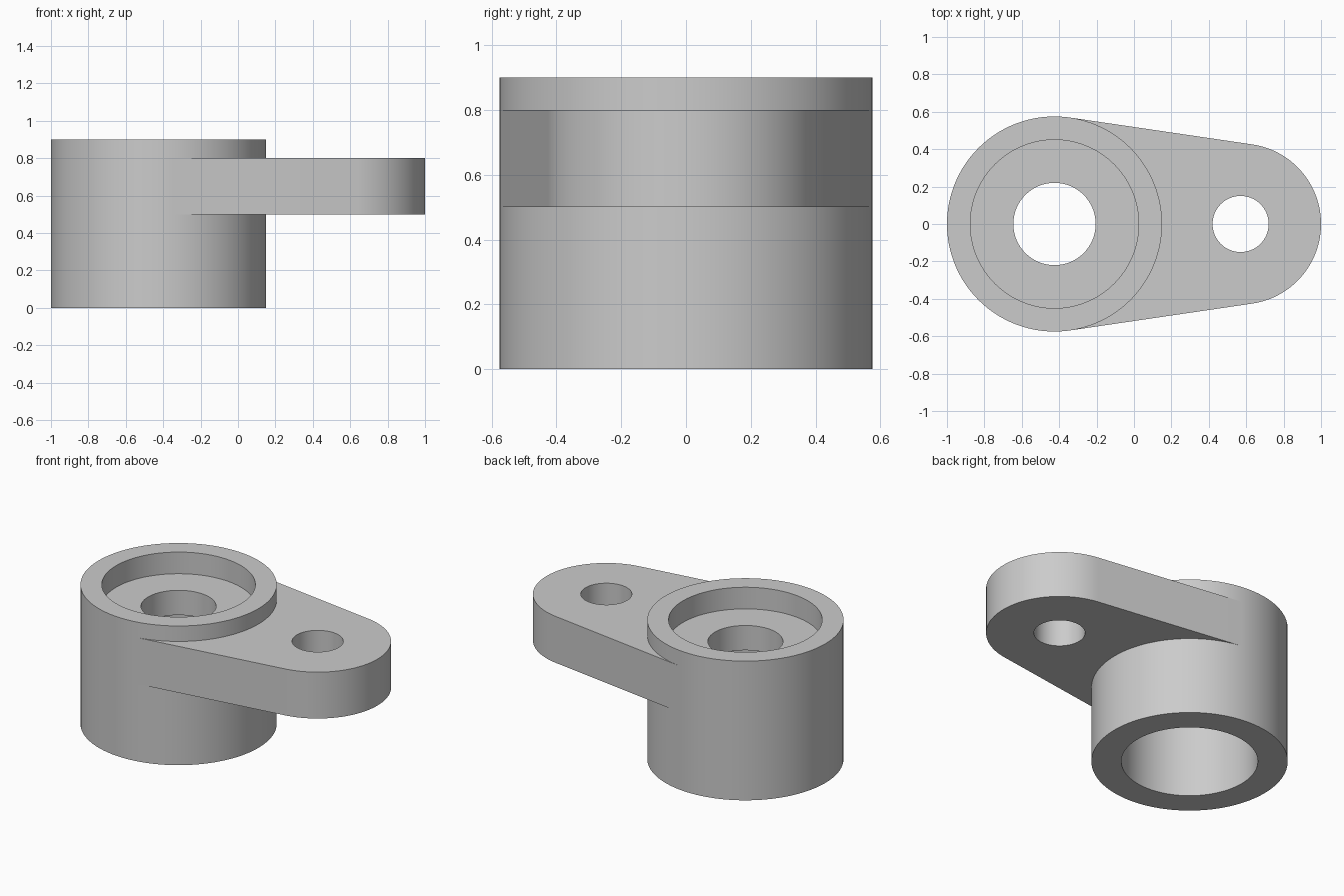
import bpy
import bmesh
from math import asin, cos, sin, pi, tau
from mathutils import Vector

old = bpy.data.objects.get("Cube")
if old:
    bpy.data.objects.remove(old, do_unlink=True)

HUB_X, HUB_R = -0.425, 0.575
TIP_X, TIP_R = 0.57, 0.43
SEGMENTS = 128

grey = bpy.data.materials.new("plain_grey")
grey.use_nodes = True
colour = (0.6, 0.6, 0.6, 1)
grey.diffuse_color = colour
grey.node_tree.nodes["Principled BSDF"].inputs["Base Color"].default_value = colour


def finish(bm, name):
    bmesh.ops.recalc_face_normals(bm, faces=bm.faces[:])
    mesh = bpy.data.meshes.new(name)
    bm.to_mesh(mesh)
    bm.free()
    mesh.materials.append(grey)
    obj = bpy.data.objects.new(name, mesh)
    bpy.context.collection.objects.link(obj)
    bpy.ops.object.select_all(action="DESELECT")
    obj.select_set(True)
    bpy.context.view_layer.objects.active = obj
    bpy.ops.object.shade_smooth_by_angle(angle=pi / 6)
    return obj


def arc(x, radius, start, end, steps):
    return [(x + radius * cos(a), radius * sin(a))
            for a in (start + (end - start) * i / steps for i in range(steps + 1))]


def add_loop(bm, points, z):
    verts = [bm.verts.new((x, y, z)) for x, y in points]
    return [bm.edges.new((v, verts[i - 1])) for i, v in enumerate(verts)]


# Hub: closed wall section turned around its axis (top recess, web, lower bore)
bm = bmesh.new()
section = [(HUB_R, 0), (HUB_R, 0.9), (0.45, 0.9), (0.45, 0.76),
           (0.22, 0.76), (0.22, 0.6), (0.4, 0.6), (0.4, 0)]
verts = [bm.verts.new((HUB_X + r, 0, z)) for r, z in section]
edges = [bm.edges.new((v, verts[i - 1])) for i, v in enumerate(verts)]
bmesh.ops.spin(bm, geom=verts + edges, cent=(HUB_X, 0, 0), axis=(0, 0, 1),
               angle=tau, steps=SEGMENTS, use_merge=True)
bmesh.ops.remove_doubles(bm, verts=bm.verts[:], dist=0.0001)
finish(bm, "hub")

# Arm: tapered plate tangent to the hub, its root buried in the hub wall
tangent = pi / 2 - asin((HUB_R - TIP_R) / (TIP_X - HUB_X))
outline = arc(TIP_X, TIP_R, -tangent, tangent, 64)
outline += arc(HUB_X, HUB_R, tangent, tangent, 1)[:1]
outline += arc(HUB_X, 0.52, tangent - 0.03, 0.03 - tangent, 64)
outline += arc(HUB_X, HUB_R, -tangent, -tangent, 1)[:1]
bolt_hole = arc(TIP_X, 0.15, 0, tau, 64)[:-1]

bm = bmesh.new()
rims = add_loop(bm, outline, 0.5) + add_loop(bm, bolt_hole, 0.5)
bmesh.ops.triangle_fill(bm, use_beauty=True, edges=rims, normal=(0, 0, 1))
plate = bmesh.ops.extrude_face_region(bm, geom=bm.faces[:], use_keep_orig=True)
top = [g for g in plate["geom"] if isinstance(g, bmesh.types.BMVert)]
bmesh.ops.translate(bm, verts=top, vec=Vector((0, 0, 0.3)))
finish(bm, "arm")
